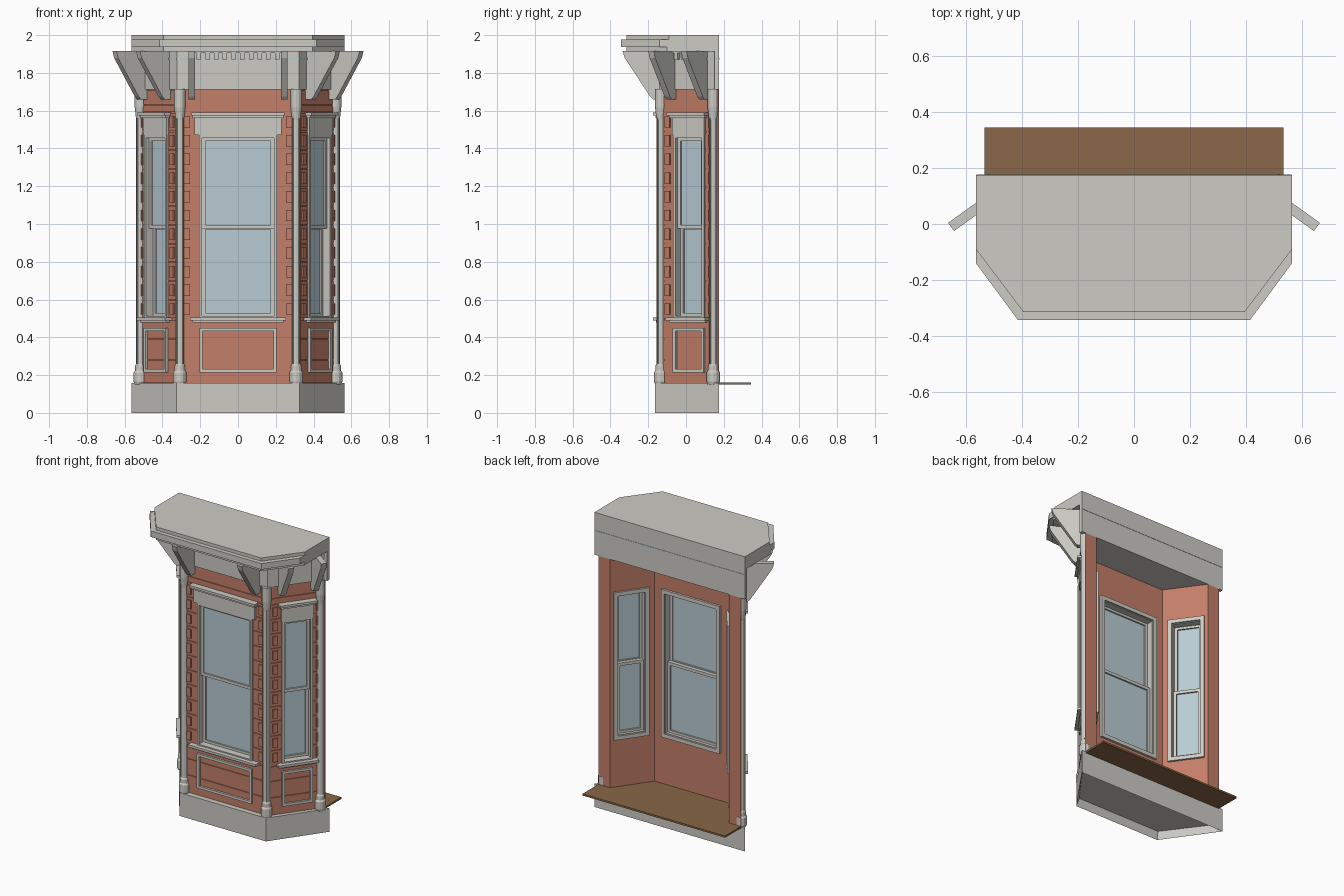
import bpy, bmesh, math
from mathutils import Matrix, Vector

if "Cube" in bpy.data.objects:
    bpy.data.objects.remove(bpy.data.objects["Cube"])


def material(name, rgb):
    m = bpy.data.materials.new(name)
    m.diffuse_color = (*rgb, 1)
    m.use_nodes = True
    m.node_tree.nodes["Principled BSDF"].inputs["Base Color"].default_value = m.diffuse_color
    return m


STONE = material("pale stone grey", (0.61, 0.60, 0.56))
RED = material("brick red", (0.55, 0.21, 0.14))
GLASS = material("pale blue glass", (0.485, 0.604, 0.658))
WOOD = material("brown wood", (0.255, 0.135, 0.065))


def finish(name, bm, mat, matrix=None):
    bmesh.ops.recalc_face_normals(bm, faces=bm.faces)
    me = bpy.data.meshes.new(name)
    bm.to_mesh(me)
    bm.free()
    me.materials.append(mat)
    ob = bpy.data.objects.new(name, me)
    bpy.context.collection.objects.link(ob)
    if matrix:
        ob.matrix_world = matrix
    return ob


def boxes(name, mat, items, matrix=None):
    """Each item is x0, x1, out0, out1, z0, z1; out points to local -y."""
    bm = bmesh.new()
    for x0, x1, o0, o1, z0, z1 in items:
        m = Matrix.Translation(((x0 + x1) / 2, -(o0 + o1) / 2, (z0 + z1) / 2))
        bmesh.ops.create_cube(bm, size=1, matrix=m @ Matrix.Diagonal((x1 - x0, o1 - o0, z1 - z0, 1)))
    return finish(name, bm, mat, matrix)


def ring(hw, z0, z1, w, o0, o1):
    """Rectangular frame as four bars."""
    return [(-hw, -hw + w, o0, o1, z0, z1), (hw - w, hw, o0, o1, z0, z1),
            (-hw + w, hw - w, o0, o1, z0, z0 + w), (-hw + w, hw - w, o0, o1, z1 - w, z1)]


def extrude(bm, pts, vec):
    f = bm.faces.new([bm.verts.new(p) for p in pts])
    r = bmesh.ops.extrude_face_region(bm, geom=[f])
    bmesh.ops.translate(bm, vec=vec, verts=[g for g in r["geom"] if isinstance(g, bmesh.types.BMVert)])


def mirrored(half):
    """Close a plan from its right half, listed front to back."""
    return half + [(-x, y) for x, y in reversed(half)]


def prism(name, mat, plan, z0, z1):
    bm = bmesh.new()
    extrude(bm, [(x, y, z0) for x, y in plan], (0, 0, z1 - z0))
    return finish(name, bm, mat)


# Wall plan corners and the three facade frames
C, D = Vector((0.315, -0.13)), Vector((0.535, 0.175))
run = D - C
mid = (C + D) / 2
theta = math.atan2(run.y, run.x)
inner_front = (0.278, -0.06)
inner_back = (0.447, 0.175)


def frame(x, y, a):
    return Matrix.Translation((x, y, 0)) @ Matrix.Rotation(a, 4, 'Z')


facades = [("front", frame(0, C.y, 0), 0.205, 0.315),
           ("right", frame(mid.x, mid.y, theta), 0.10, run.length / 2),
           ("left", frame(-mid.x, mid.y, -theta), 0.10, run.length / 2)]

# Plinth, recessed underneath
base = prism("plinth", STONE, mirrored([(0.325, -0.165), (0.565, 0.175)]), 0, 0.158)
bm = bmesh.new()
bm.from_mesh(base.data)
bottom = [f for f in bm.faces if f.normal.z < -0.9]
bmesh.ops.inset_region(bm, faces=bottom, thickness=0.02)
bmesh.ops.translate(bm, vec=(0, 0, 0.05), verts=bottom[0].verts)
bm.to_mesh(base.data)
bm.free()

# Floor board
prism("floor", WOOD, mirrored([(0.30, -0.09), (0.46, 0.165), (0.535, 0.176), (0.535, 0.345)]), 0.15, 0.162)

# Walls with window openings
half = [tuple(C), tuple(D), inner_back, inner_front]
plan = [tuple(C), tuple(D), inner_back, inner_front] + [(-x, y) for x, y in reversed(half)]
walls = prism("walls", RED, plan, 0.158, 1.712)
for side, M, hw, W in facades:
    cutter = boxes("opening_cutter", RED, [(-hw, hw, -0.15, 0.1, 0.5, 1.47)], M)
    cutter.hide_render = True
    mod = walls.modifiers.new("opening", 'BOOLEAN')
    mod.operation, mod.solver, mod.object = 'DIFFERENCE', 'EXACT', cutter
    bpy.context.view_layer.objects.active = walls
    bpy.ops.object.modifier_apply(modifier=mod.name)
    bpy.data.objects.remove(cutter)

for side, M, hw, W in facades:
    def part(name, mat, items):
        return boxes(side + "_" + name, mat, items, M)

    edge = W - 0.015
    # Siding boards and toothed blocks beside the window
    rows = [(-edge, edge, -0.01, 0.006, a + 0.002, b - 0.002)
            for a, b in ((0.16, 0.28), (0.28, 0.39), (0.39, 0.49), (1.59, 1.63), (1.63, 1.71))]
    teeth = []
    for i in range(11):
        z = 0.5 + i * 0.099
        for s in (-1, 1):
            a, b = sorted((s * (hw + 0.001), s * edge))
            rows.append((a, b, -0.01, 0.006, z + 0.002, z + 0.097))
            a, b = sorted((s * (edge - 0.045 if side == "front" else hw + 0.025), s * (edge - 0.015)))
            teeth.append((a, b, 0, 0.014, z + 0.02, z + 0.08))
    part("siding", RED, rows)
    part("toothed_blocks", RED, teeth)
    # Panel moulding under the sill
    part("panel_moulding", STONE, ring(hw, 0.215, 0.45, 0.017, 0, 0.02))
    # Sill, head casing and crown
    big = 0.05 if side == "front" else 0.03
    part("sill", STONE, [(-hw - big, hw + big, -0.02, 0.045, 0.49, 0.506),
                         (-hw - big + 0.015, hw + big - 0.015, 0, 0.028, 0.478, 0.49)])
    part("head_casing", STONE, [(-hw - big + 0.025, hw + big - 0.025, 0, 0.02, 1.47, 1.565)])
    part("head_crown", STONE, [(-hw - big + 0.015, hw + big - 0.015, 0, 0.032, 1.56, 1.575),
                               (-hw - big + 0.008, hw + big - 0.008, 0, 0.045, 1.575, 1.59)])
    # Window frame, inside trim, sashes and glass
    part("window_frame", STONE, ring(hw + 0.002, 0.498, 1.472, 0.016, -0.075, 0.016))
    part("inside_trim", STONE, ring(hw + 0.016, 0.484, 1.486, 0.026, -0.085, -0.068))
    part("upper_sash", STONE, ring(hw - 0.012, 0.975, 1.46, 0.02, -0.03, -0.005))
    part("lower_sash", STONE, ring(hw - 0.012, 0.51, 0.99, 0.02, -0.055, -0.03))
    part("upper_glass", GLASS, [(-hw + 0.03, hw - 0.03, -0.02, -0.015, 0.99, 1.45)])
    part("lower_glass", GLASS, [(-hw + 0.03, hw - 0.03, -0.045, -0.04, 0.52, 0.98)])
    # Dentils under the cornice
    n = 10 if side == "front" else 4
    part("dentils", STONE, [((i - n / 2 + 0.5) * 0.046 - 0.012, (i - n / 2 + 0.5) * 0.046 + 0.012,
                             0.0, 0.036, 1.872, 1.905) for i in range(n)]
         + [(-n * 0.023, n * 0.023, 0, 0.04, 1.905, 1.915)])
    # Brackets
    off = 0.245 if side == "front" else 0.107
    bm = bmesh.new()
    prof = [(0, 1.915), (0.205, 1.915), (0.195, 1.88), (0.06, 1.675), (0.045, 1.66), (0, 1.66)]
    for s in (-1, 1):
        extrude(bm, [(s * off - 0.018, -o, z) for o, z in prof], (0.036, 0, 0))
    finish(side + "_brackets", bm, STONE, M)

# Frieze with thin blue band
prism("frieze", STONE, mirrored([(0.322, -0.143), (0.56, 0.175)]), 1.712, 1.92)
prism("frieze_band", GLASS, mirrored([(0.325, -0.147), (0.563, 0.177)]), 1.872, 1.879)
boxes("frieze_back", STONE, [(-0.565, 0.565, -0.175, -0.15, 1.712, 1.99)])


# Cornice layers
def cornice(name, fx, fy, sy, z0, z1):
    prism(name, STONE, mirrored([(fx, fy), (0.565, sy), (0.565, 0.175)]), z0, z1)


cornice("cornice_soffit", 0.395, -0.315, -0.10, 1.912, 1.937)
cornice("cornice_fascia", 0.415, -0.343, -0.14, 1.937, 1.978)
cornice("cornice_roof", 0.395, -0.315, -0.09, 1.978, 2.0)

# Turned corner columns
profile = [(0.0, 0.15), (0.03, 0.15), (0.035, 0.165), (0.035, 0.215), (0.028, 0.225), (0.028, 0.25),
           (0.022, 0.26), (0.022, 1.55), (0.03, 1.62), (0.03, 1.715), (0.0, 1.715)]
for name, x, y in (("front", 0.308, -0.134), ("rear", 0.517, 0.144)):
    for s, tag in ((1, "right"), (-1, "left")):
        bm = bmesh.new()
        vs = [bm.verts.new((r, 0, z)) for r, z in profile]
        es = [bm.edges.new(p) for p in zip(vs, vs[1:])]
        bmesh.ops.spin(bm, geom=vs + es, cent=(0, 0, 0), axis=(0, 0, 1), angle=math.tau, steps=12)
        bmesh.ops.remove_doubles(bm, verts=bm.verts, dist=0.0005)
        # Slim ribs on the shaft
        for k in range(4):
            a = math.radians(45 + 90 * k)
            bmesh.ops.create_cube(bm, size=1, matrix=Matrix.Translation(
                (0.021 * math.cos(a), 0.021 * math.sin(a), 0.91)) @ Matrix.Rotation(a, 4, 'Z')
                @ Matrix.Diagonal((0.01, 0.006, 1.3, 1)))
        finish(tag + "_" + name + "_column", bm, STONE, Matrix.Translation((s * x, y, 0)))
